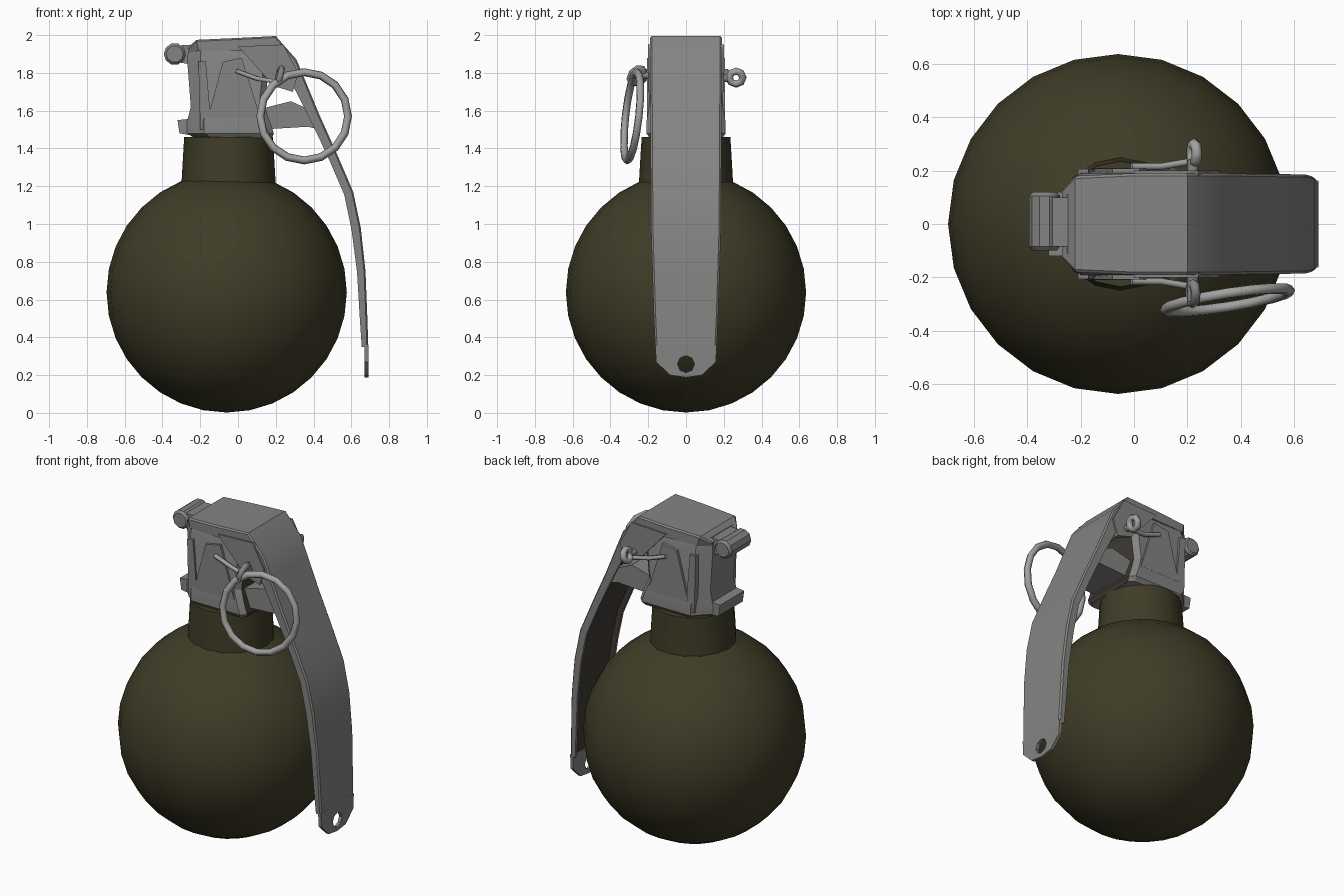
import bpy, bmesh, math
from mathutils import Vector, Matrix

if "Cube" in bpy.data.objects:
    bpy.data.objects.remove(bpy.data.objects["Cube"])


def mat(name, col):
    m = bpy.data.materials.new(name)
    m.diffuse_color = (*col, 1)
    m.use_nodes = True
    m.node_tree.nodes["Principled BSDF"].inputs["Base Color"].default_value = m.diffuse_color
    return m


OLIVE = mat("olive_paint", (0.050, 0.045, 0.020))
STEEL = mat("grey_steel", (0.23, 0.23, 0.225))
BRIGHT = mat("bright_wire", (0.36, 0.36, 0.35))
DARK = mat("dark_brown_inside", (0.05, 0.042, 0.036))


def finish(bm, name, mats, smooth=None):
    bmesh.ops.recalc_face_normals(bm, faces=bm.faces)
    me = bpy.data.meshes.new(name)
    bm.to_mesh(me)
    bm.free()
    ob = bpy.data.objects.new(name, me)
    bpy.context.collection.objects.link(ob)
    for m in mats:
        me.materials.append(m)
    if smooth:
        bpy.ops.object.select_all(action='DESELECT')
        ob.select_set(True)
        bpy.context.view_layer.objects.active = ob
        bpy.ops.object.shade_smooth_by_angle(angle=math.radians(smooth))
    return ob


def loft(bm, rings, cap=True):
    """Skin closed rings of points; returns side faces as (edge index, face)."""
    vs = [[bm.verts.new(p) for p in r] for r in rings]
    n, out = len(rings[0]), []
    for a, b in zip(vs, vs[1:]):
        for i in range(n):
            j = (i + 1) % n
            out.append((i, bm.faces.new((a[i], a[j], b[j], b[i]))))
    if cap:
        bm.faces.new(vs[0])
        bm.faces.new(vs[-1])
    return out


def prism(name, pts, y0, y1, m=STEEL, smooth=None):
    bm = bmesh.new()
    loft(bm, [[(x, y, z) for x, z in pts] for y in (y0, y1)])
    return finish(bm, name, [m], smooth)


def circle(cx, cz, r, n):
    return [(cx + r * math.cos(2 * math.pi * i / n), cz + r * math.sin(2 * math.pi * i / n))
            for i in range(n)]


def wire(name, pts, r, m):
    cu = bpy.data.curves.new(name, 'CURVE')
    cu.dimensions = '3D'
    cu.bevel_depth, cu.bevel_resolution, cu.use_fill_caps = r, 1, True
    sp = cu.splines.new('POLY')
    sp.points.add(len(pts) - 1)
    for p, c in zip(sp.points, pts):
        p.co = (*c, 1)
    cu.materials.append(m)
    ob = bpy.data.objects.new(name, cu)
    bpy.context.collection.objects.link(ob)


def torus(name, centre, u, v, R, r, m, seg):
    u, v = Vector(u).normalized(), Vector(v).normalized()
    n, c = u.cross(v).normalized(), Vector(centre)
    rings = []
    for i in range(seg + 1):
        a = 2 * math.pi * i / seg
        d = u * math.cos(a) + v * math.sin(a)
        rings.append([c + d * (R + r * math.cos(b)) + n * r * math.sin(b)
                      for b in [k * math.pi / 3 for k in range(6)]])
    bm = bmesh.new()
    loft(bm, rings, cap=False)
    bmesh.ops.remove_doubles(bm, verts=bm.verts, dist=1e-4)
    finish(bm, name, [m], 65)


# Round body
CX = -0.06
bm = bmesh.new()
bmesh.ops.create_uvsphere(bm, u_segments=24, v_segments=16, radius=0.636,
                          matrix=Matrix.Translation((CX, 0, 0.638)))
finish(bm, "round_body", [OLIVE], 40)

# Neck
bm = bmesh.new()
loft(bm, [[(x, y, z) for x, y in circle(-0.05, 0, r, 16)]
          for r, z in ((0.25, 1.2), (0.245, 1.29), (0.235, 1.46))])
finish(bm, "neck", [OLIVE], 30)


# Head: chamfered block, open side towards the lever is dark
def oct_ring(z, x0, x1, w, c):
    return [(x, y, z) for x, y in (
        (x0 + c, -w), (x1 - 0.03, -w), (x1, -w + 0.03), (x1, w - 0.03),
        (x1 - 0.03, w), (x0 + c, w), (x0, w - c), (x0, -w + c))]


bm = bmesh.new()
sides = loft(bm, [oct_ring(1.455, -0.23, 0.18, 0.19, 0.09), oct_ring(1.48, -0.27, 0.19, 0.21, 0.09),
                  oct_ring(1.54, -0.27, 0.17, 0.21, 0.09), oct_ring(1.62, -0.25, 0.14, 0.195, 0.08),
                  oct_ring(1.88, -0.27, 0.17, 0.19, 0.07), oct_ring(1.95, -0.25, 0.18, 0.17, 0.06)])
for i, f in sides:
    f.material_index = 1 if i == 2 else 0
finish(bm, "head", [STEEL, DARK], 25)

# Rear lip under the head and hinge roll at the top rear
prism("rear_lip", [(-0.31, 1.48), (-0.22, 1.465), (-0.22, 1.56), (-0.32, 1.55)], -0.12, 0.12)
bm = bmesh.new()
loft(bm, [[(x, y, z) for x, z in circle(-0.335, 1.9, r, 10)]
          for y, r in ((-0.10, 0.045), (-0.085, 0.058), (0.105, 0.058), (0.12, 0.045))])
finish(bm, "hinge_roll", [STEEL], 35)
prism("hinge_bracket", [(-0.34, 1.86), (-0.22, 1.84), (-0.2, 1.95), (-0.33, 1.945)], -0.085, 0.1)

# Bracket reaching from the head to the lever
prism("front_bracket", [(0.12, 1.5), (0.37, 1.515), (0.43, 1.5), (0.39, 1.6), (0.28, 1.65), (0.12, 1.61)],
      -0.14, 0.14)

# Side details, mirrored front and back
for s, side in ((-1, "front"), (1, "back")):
    prism(side + "_ear", [(0.0, 1.94), (0.24, 1.95), (0.32, 1.80), (0.29, 1.70), (0.19, 1.73)],
          s * 0.175, s * 0.2)
    prism(side + "_cheek", [(-0.08, 1.86), (0.02, 1.88), (0.12, 1.56), (-0.16, 1.56)],
          s * 0.18, s * 0.207)
    prism(side + "_rib", [(-0.21, 1.86), (-0.17, 1.86), (-0.14, 1.5), (-0.2, 1.5)],
          s * 0.17, s * 0.205)
    wire(side + "_pin_leg", [(-0.01, s * 0.215, 1.81), (0.1, s * 0.215, 1.77),
                             (0.22, s * 0.235, 1.75)], 0.013, BRIGHT)

# Lever: folded channel running over the head and down the side (x, z, half width, flange depth)
path = [(-0.27, 1.93, 0.13, 0.03), (-0.22, 1.975, 0.18, 0.06), (0.0, 1.985, 0.19, 0.07),
        (0.2, 1.995, 0.19, 0.08), (0.31, 1.87, 0.19, 0.085), (0.36, 1.75, 0.19, 0.07),
        (0.43, 1.58, 0.188, 0.055), (0.52, 1.38, 0.187, 0.05), (0.61, 1.17, 0.186, 0.05),
        (0.65, 0.98, 0.185, 0.05), (0.675, 0.75, 0.178, 0.045), (0.685, 0.5, 0.17, 0.04),
        (0.69, 0.35, 0.163, 0.035)]
rings, t = [], 0.016
for k, (x, z, w, d) in enumerate(path):
    a, b = path[max(k - 1, 0)], path[min(k + 1, len(path) - 1)]
    tan = Vector((b[0] - a[0], b[1] - a[1])).normalized()
    nx, nz = tan.y, -tan.x   # inward normal
    sec = [(d, -w), (0.008, -w), (0, -w + 0.01), (0, w - 0.01), (0.008, w), (d, w),
           (d, w - t), (t, w - t), (t, -w + t), (d, -w + t)]
    rings.append([(x + nx * o, y, z + nz * o) for o, y in sec])
bm = bmesh.new()
for i, f in loft(bm, rings):
    f.material_index = 1 if i in (6, 7, 8) else 0
finish(bm, "safety_lever", [STEEL, DARK], 35)

# Lever tip with a hole
outer = [(0.158, 0.27), (0.163, 0.36), (0, 0.36), (-0.163, 0.36), (-0.158, 0.27),
         (-0.085, 0.2), (0, 0.188), (0.085, 0.2)]
inner = circle(0, 0.258, 0.045, 8)
bm = bmesh.new()
loop = [[(x, y, z) for y, z in ps] for x, ps in
        ((0.69, outer), (0.69, inner), (0.67, inner), (0.67, outer), (0.69, outer))]
loft(bm, loop, cap=False)
bmesh.ops.remove_doubles(bm, verts=bm.verts, dist=1e-4)
finish(bm, "lever_tip", [STEEL])

# Cross pin, its looped end, and the pull ring
wire("cross_pin", [(0.22, -0.29, 1.79), (0.22, 0.24, 1.77)], 0.022, STEEL)
torus("pin_head_loop", (0.22, -0.26, 1.785), (0, 1, 0.3), (0.3, 0, 1), 0.04, 0.018, STEEL, 8)
torus("pin_end_loop", (0.225, 0.265, 1.775), (0, 1, 0), (0.3, 0, 1), 0.036, 0.02, BRIGHT, 8)
torus("pull_ring", (0.35, -0.285, 1.57), (0.49, 0.075, 0), (0, 0.11, 1), 0.235, 0.021, BRIGHT, 16)
